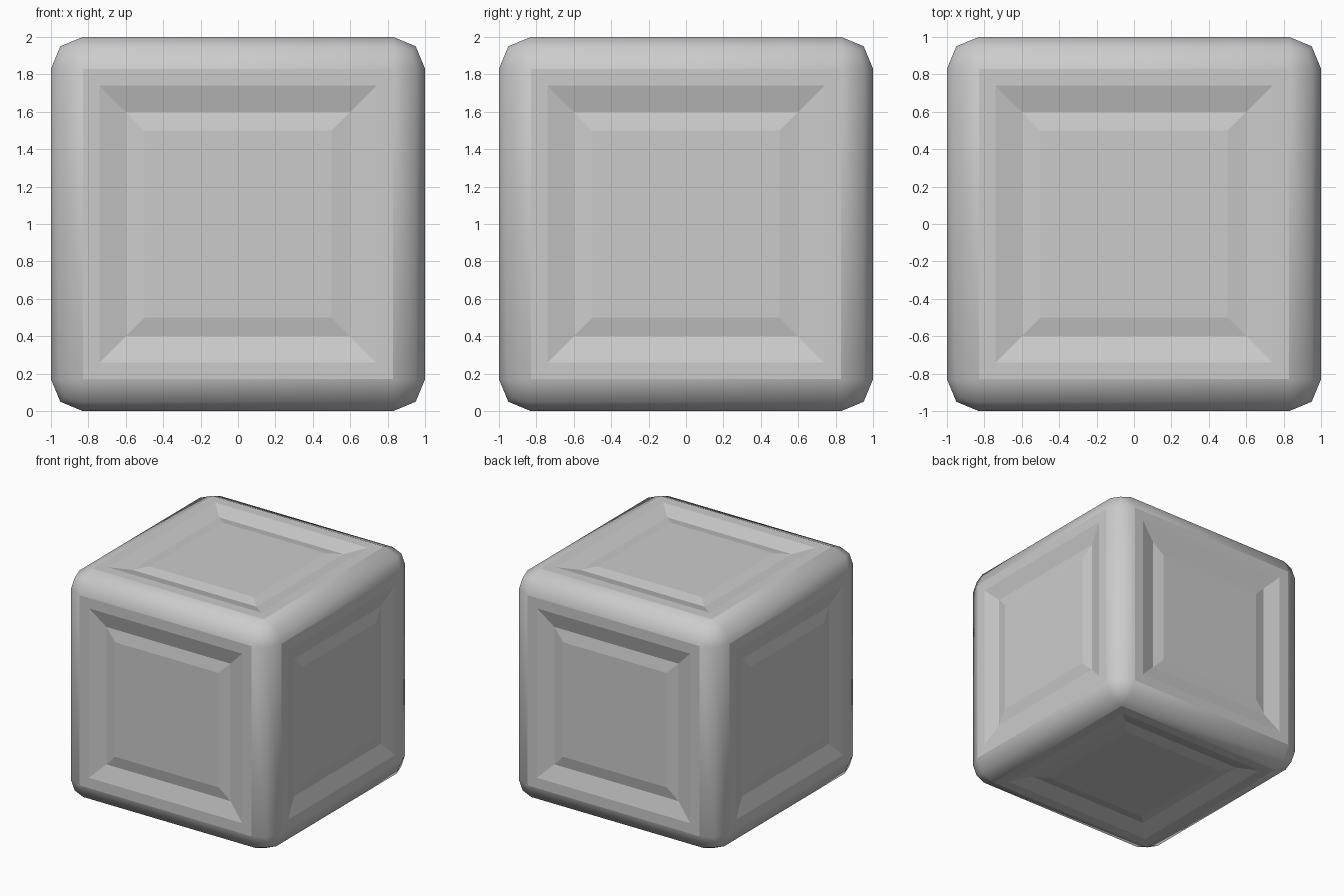
import bpy, bmesh

if "Cube" in bpy.data.objects:
    bpy.data.objects.remove(bpy.data.objects["Cube"])

# Rounded cube body standing on z = 0
bm = bmesh.new()
bmesh.ops.create_cube(bm, size=2.0)
bmesh.ops.bevel(bm, geom=bm.edges[:], offset=0.17, offset_type='OFFSET',
                segments=2, profile=0.5, affect='EDGES', clamp_overlap=True)
bmesh.ops.translate(bm, verts=bm.verts, vec=(0, 0, 1))
bm.normal_update()

# Rounded edges are smooth, the six sides stay flat
sides = sorted(bm.faces, key=lambda f: f.calc_area())[-6:]
for f in bm.faces:
    f.smooth = f not in sides

# Each side: flat rim, sloped recess, slightly raised centre panel
for thickness, depth in ((0.09, 0.0), (0.14, -0.04), (0.10, 0.02)):
    bmesh.ops.inset_individual(bm, faces=sides, thickness=thickness,
                               depth=depth, use_even_offset=True)
    bm.normal_update()

mesh = bpy.data.meshes.new("panelled_cube")
bm.to_mesh(mesh)
bm.free()
obj = bpy.data.objects.new("panelled_cube", mesh)
bpy.context.collection.objects.link(obj)
